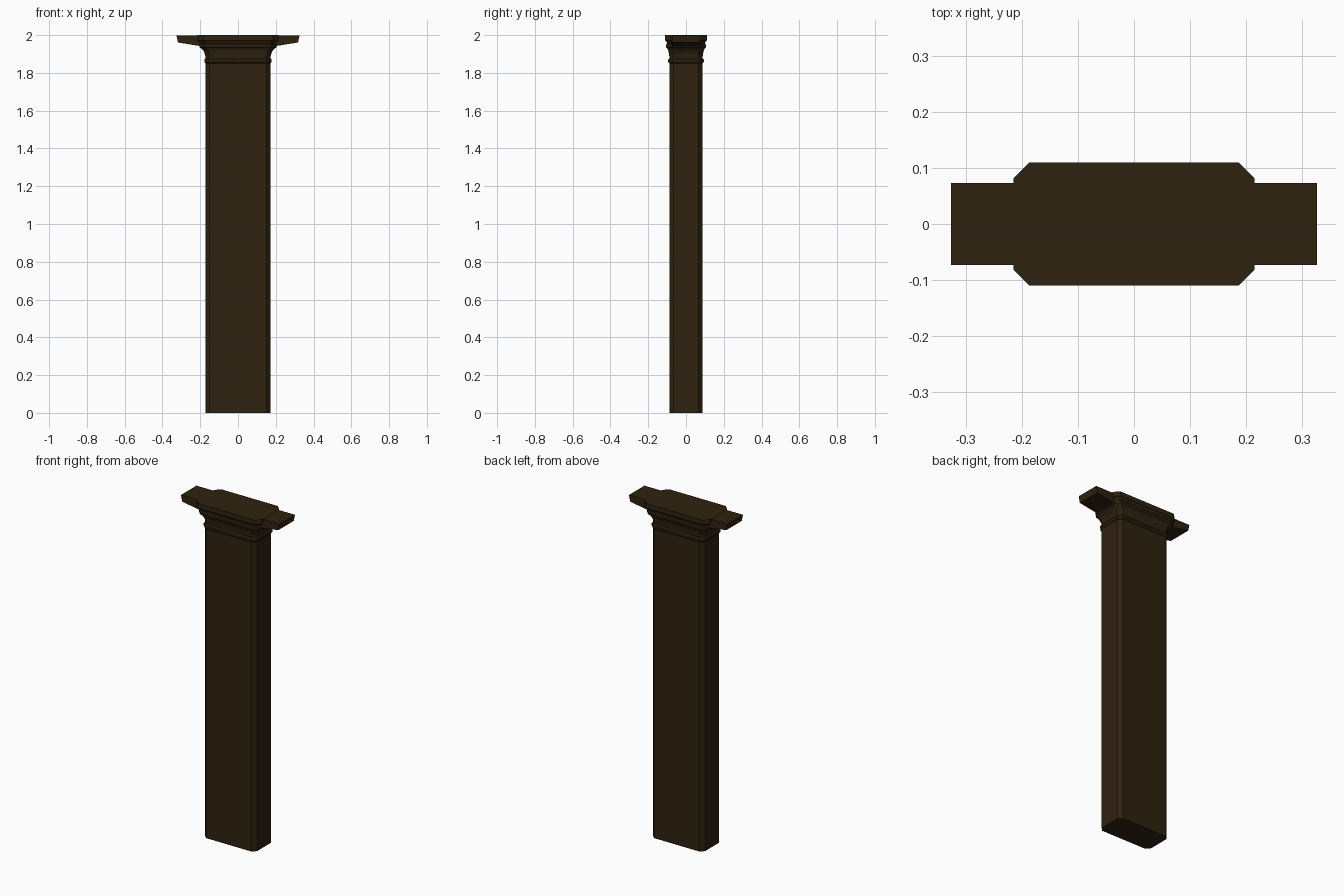
import bpy, bmesh

if "Cube" in bpy.data.objects:
    bpy.data.objects.remove(bpy.data.objects["Cube"])

wood = bpy.data.materials.new("dark brown wood")
wood.diffuse_color = (0.028, 0.016, 0.005, 1)
wood.use_nodes = True
wood.node_tree.nodes["Principled BSDF"].inputs["Base Color"].default_value = wood.diffuse_color


def make_object(name, bm):
    bmesh.ops.recalc_face_normals(bm, faces=bm.faces[:])
    mesh = bpy.data.meshes.new(name)
    bm.to_mesh(mesh)
    bm.free()
    mesh.materials.append(wood)
    obj = bpy.data.objects.new(name, mesh)
    bpy.context.collection.objects.link(obj)
    return obj


def loft(name, rings):
    """Stack of chamfered rectangles: (half x, half y, chamfer, z)."""
    bm = bmesh.new()
    loops = []
    for x, y, c, z in rings:
        outline = [(x - c, -y), (x, c - y), (x, y - c), (x - c, y),
                   (c - x, y), (-x, y - c), (-x, c - y), (c - x, -y)]
        loops.append([bm.verts.new((px, py, z)) for px, py in outline])
    for low, high in zip(loops, loops[1:]):
        for i in range(8):
            j = (i + 1) % 8
            bm.faces.new((low[i], low[j], high[j], high[i]))
    bm.faces.new(loops[0])
    bm.faces.new(loops[-1])
    return make_object(name, bm)


# Shaft
loft("shaft", [(0.172, 0.087, 0.022, 0), (0.172, 0.087, 0.022, 1.855)])

# Moulded capital with bead, flare, upper bead and flat top slab
loft("capital", [
    (0.172, 0.087, 0.022, 1.850),
    (0.178, 0.094, 0.024, 1.857),
    (0.178, 0.094, 0.024, 1.870),
    (0.172, 0.088, 0.022, 1.878),
    (0.174, 0.089, 0.023, 1.895),
    (0.182, 0.093, 0.024, 1.915),
    (0.195, 0.099, 0.026, 1.930),
    (0.205, 0.105, 0.028, 1.936),
    (0.205, 0.105, 0.028, 1.950),
    (0.199, 0.100, 0.026, 1.956),
    (0.205, 0.104, 0.027, 1.966),
    (0.215, 0.110, 0.029, 1.972),
    (0.215, 0.110, 0.029, 2.0),
])

# Side brackets: tapered profile extruded in y
for side, label in ((-1, "left"), (1, "right")):
    bm = bmesh.new()
    profile = [(0.15, 1.999), (0.326, 1.999), (0.318, 1.961),
               (0.20, 1.942), (0.15, 1.942)]
    ends = [[bm.verts.new((side * x, y, z)) for x, z in profile]
            for y in (-0.073, 0.073)]
    for i in range(5):
        j = (i + 1) % 5
        bm.faces.new((ends[0][i], ends[0][j], ends[1][j], ends[1][i]))
    bm.faces.new(ends[0])
    bm.faces.new(ends[1])
    make_object(label + "_bracket", bm)
